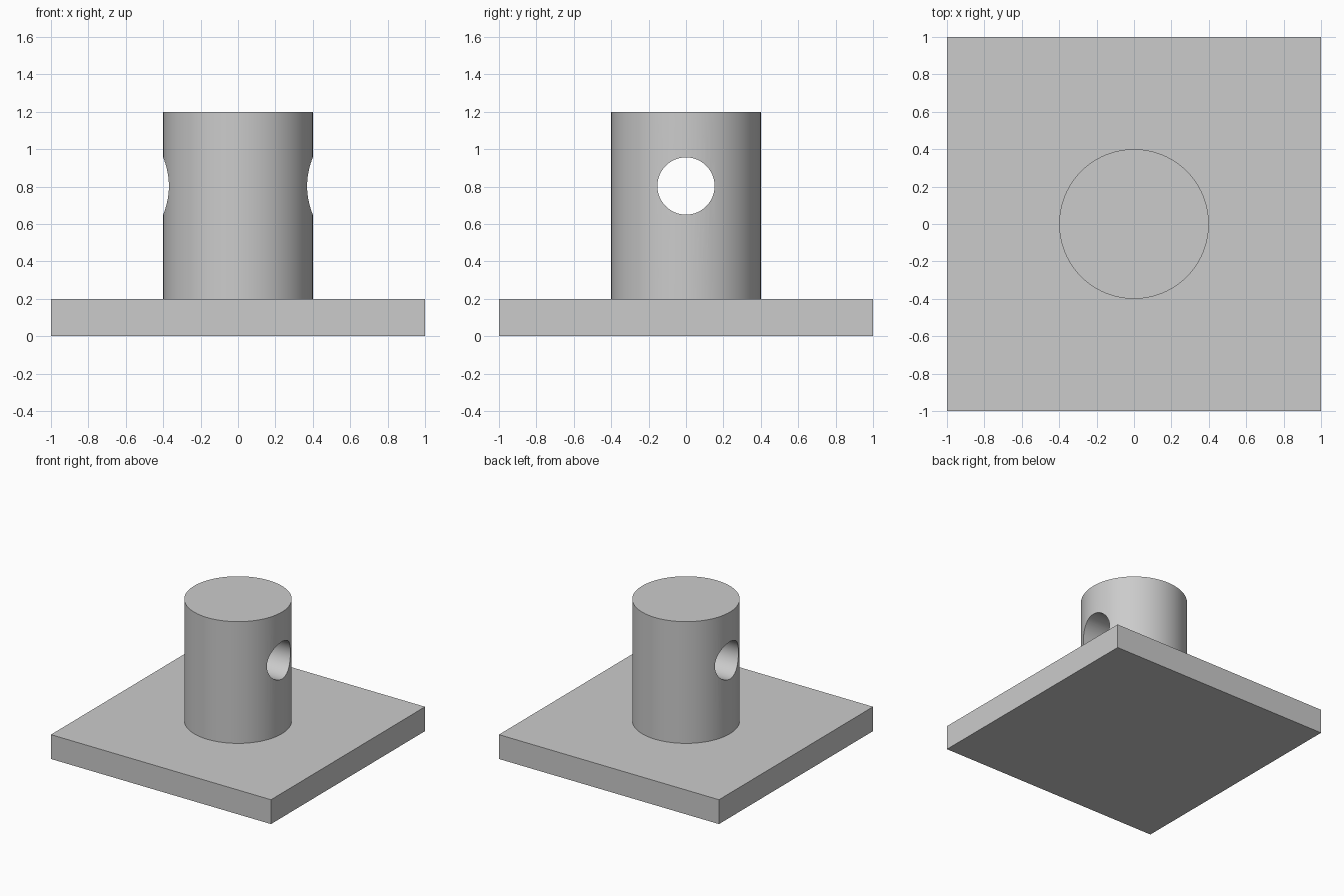
import bpy
import math

cube = bpy.data.objects.get("Cube")
if cube:
    bpy.data.objects.remove(cube, do_unlink=True)

# Single grey finish
grey = bpy.data.materials.new("light grey")
grey.use_nodes = True
colour = (0.6, 0.6, 0.6, 1)
grey.diffuse_color = colour
grey.node_tree.nodes["Principled BSDF"].inputs["Base Color"].default_value = colour


def cylinder(name, radius, depth, z, rotation=(0, 0, 0)):
    bpy.ops.mesh.primitive_cylinder_add(vertices=96, radius=radius, depth=depth,
                                        location=(0, 0, z), rotation=rotation)
    obj = bpy.context.object
    obj.name = name
    obj.data.materials.append(grey)
    return obj


# Square base plate
bpy.ops.mesh.primitive_cube_add(size=2, location=(0, 0, 0.1))
base = bpy.context.object
base.name = "base_plate"
base.scale.z = 0.1
bpy.ops.object.transform_apply(location=False, rotation=False, scale=True)
base.data.materials.append(grey)

# Cutter for the cross hole running left to right
cutter = cylinder("hole_cutter", 0.153, 2, 0.803, (0, math.pi / 2, 0))
cutter.hide_render = True

# Upright post with the hole bored through it
post = cylinder("post", 0.4, 1.0, 0.7)
bore = post.modifiers.new("cross_hole", "BOOLEAN")
bore.operation = "DIFFERENCE"
bore.solver = "EXACT"
bore.object = cutter
bpy.ops.object.modifier_apply(modifier=bore.name)
bpy.data.objects.remove(cutter, do_unlink=True)
bpy.ops.object.shade_smooth_by_angle(angle=math.radians(30))
